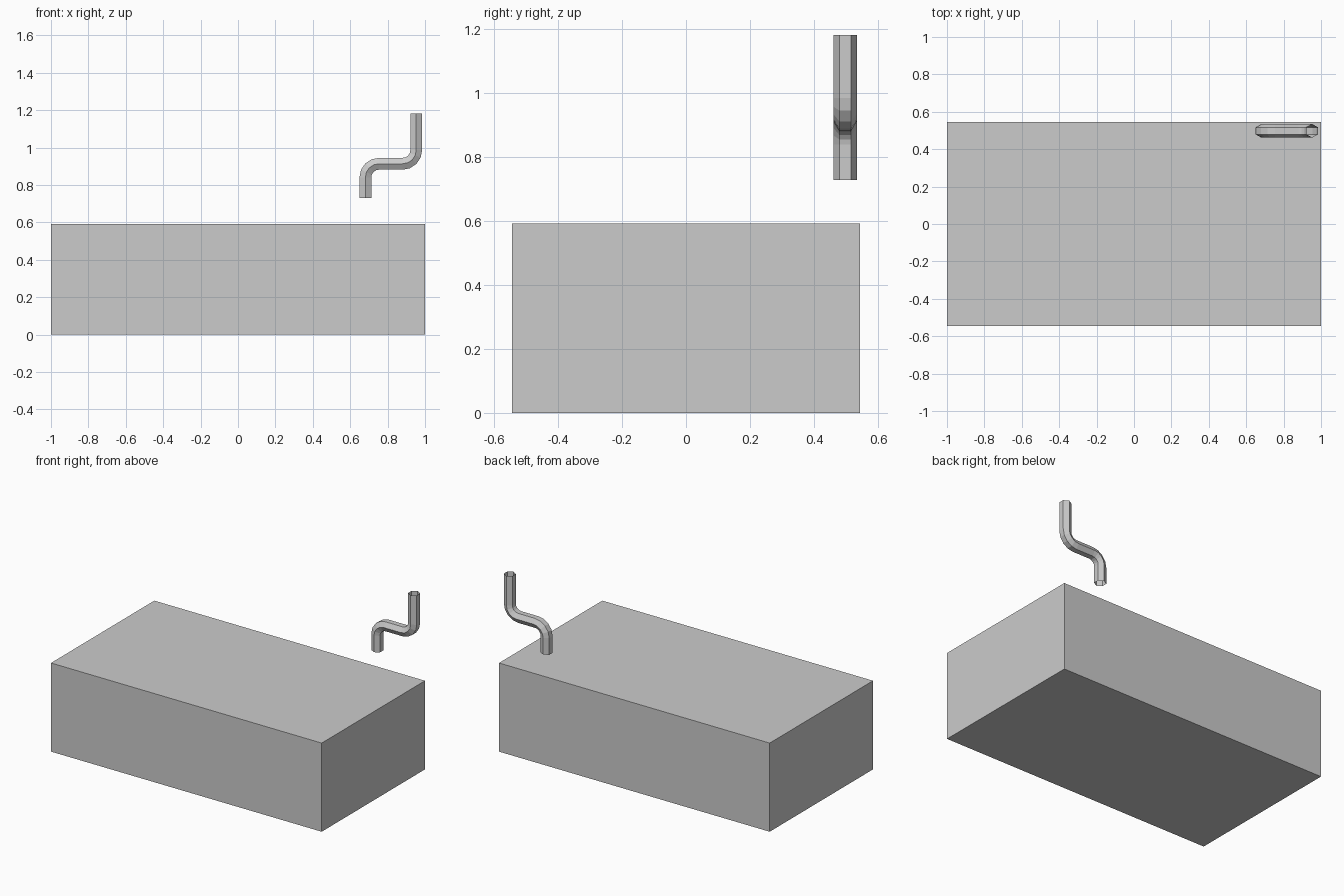
import bpy, bmesh, math
from mathutils import Vector

if "Cube" in bpy.data.objects:
    bpy.data.objects.remove(bpy.data.objects["Cube"])

gray = bpy.data.materials.new("light_gray")
gray.diffuse_color = (0.6, 0.6, 0.6, 1)
gray.use_nodes = True
gray.node_tree.nodes["Principled BSDF"].inputs["Base Color"].default_value = gray.diffuse_color


def finish(bm, name):
    mesh = bpy.data.meshes.new(name)
    bm.to_mesh(mesh)
    bm.free()
    mesh.materials.append(gray)
    obj = bpy.data.objects.new(name, mesh)
    bpy.context.collection.objects.link(obj)
    return obj


# Solid block
bm = bmesh.new()
bmesh.ops.create_cube(bm, size=1)
for v in bm.verts:
    v.co = Vector((v.co.x * 2, v.co.y * 1.09, (v.co.z + 0.5) * 0.592))
finish(bm, "block")

# Cranked pipe: centre line in the xz plane as (x, z, tangent angle)
X0, X1, Z0, ZM, Z1 = 0.681, 0.953, 0.729, 0.913, 1.182
PIPE_Y, PIPE_R, BEND_R, STEPS, SIDES = 0.498, 0.0365, 0.073, 4, 6
path = [(X0, Z0, math.pi / 2)]
for i in range(STEPS + 1):          # lower bend, up to sideways
    a = math.pi / 2 * (1 - i / STEPS)
    path.append((X0 + BEND_R * (1 - math.sin(a)), ZM - BEND_R * (1 - math.cos(a)), a))
for i in range(STEPS + 1):          # upper bend, sideways to up
    a = math.pi / 2 * i / STEPS
    path.append((X1 - BEND_R * (1 - math.sin(a)), ZM + BEND_R * (1 - math.cos(a)), a))
path.append((X1, Z1, math.pi / 2))

# Hexagonal rings swept along the path, ends left open
bm = bmesh.new()
rings = []
for x, z, a in path:
    ring = []
    for k in range(SIDES):
        t = 2 * math.pi * k / SIDES
        n = PIPE_R * math.sin(t)
        ring.append(bm.verts.new((x - n * math.sin(a), PIPE_Y + PIPE_R * math.cos(t), z + n * math.cos(a))))
    rings.append(ring)
for r, s in zip(rings, rings[1:]):
    for k in range(SIDES):
        j = (k + 1) % SIDES
        bm.faces.new((r[k], r[j], s[j], s[k]))
bmesh.ops.recalc_face_normals(bm, faces=bm.faces)
finish(bm, "cranked_pipe")
